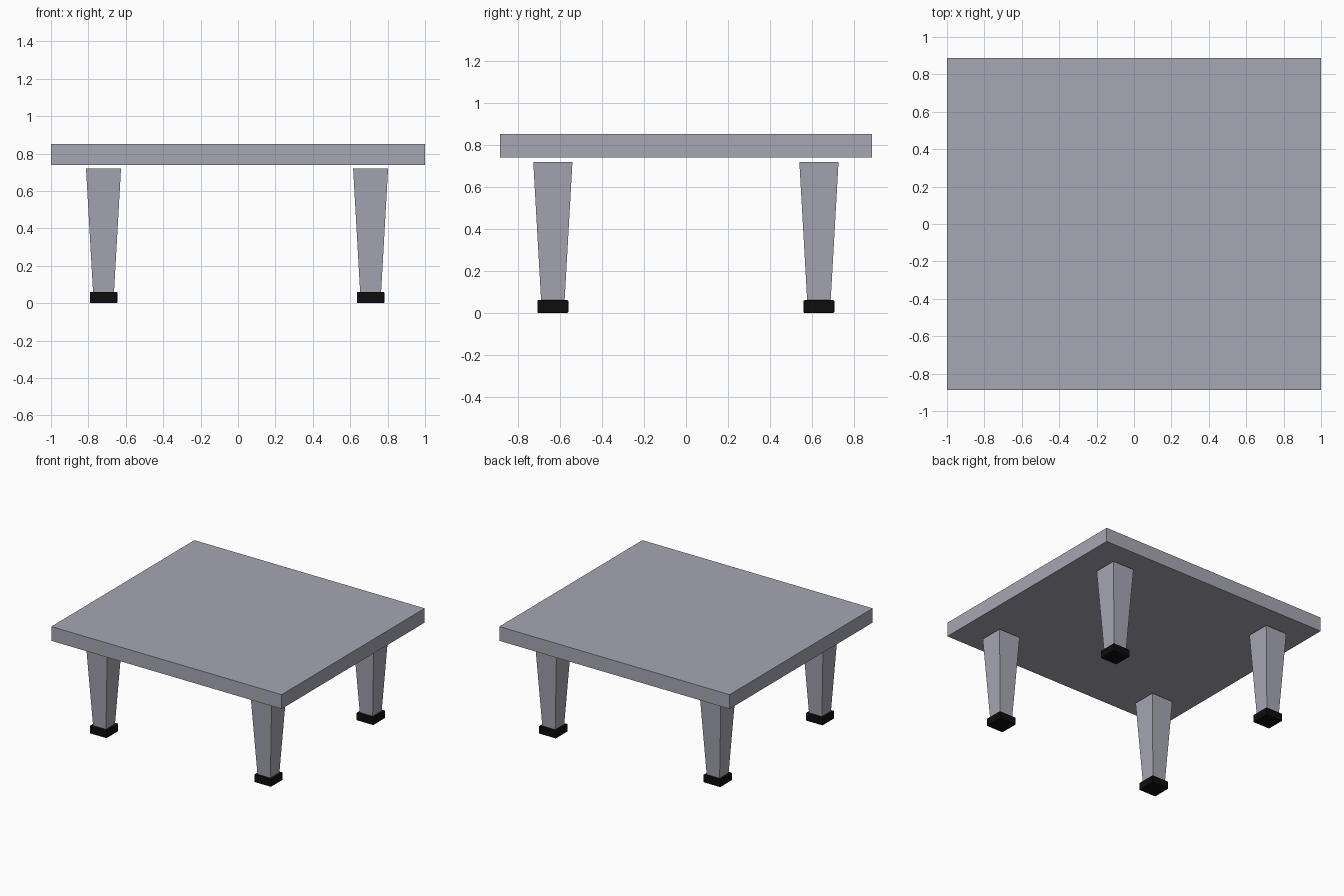
import bpy, bmesh
from mathutils import Vector

if "Cube" in bpy.data.objects:
    bpy.data.objects.remove(bpy.data.objects["Cube"])


def material(name, rgb):
    m = bpy.data.materials.new(name)
    m.diffuse_color = (*rgb, 1)
    m.use_nodes = True
    m.node_tree.nodes["Principled BSDF"].inputs["Base Color"].default_value = m.diffuse_color
    return m


GREY = material("grey paint", (0.38, 0.385, 0.45))
BLACK = material("black rubber", (0.004, 0.004, 0.004))


def block(name, x, y, z0, z1, bottom, top, mat, bevel=0):
    """Box from z0 to z1 with (width, depth) given at the bottom and top."""
    bm = bmesh.new()
    bmesh.ops.create_cube(bm, size=1)
    for v in bm.verts:
        w, d = top if v.co.z > 0 else bottom
        v.co = Vector((x + v.co.x * w, y + v.co.y * d, z1 if v.co.z > 0 else z0))
    if bevel:
        bmesh.ops.bevel(bm, geom=bm.edges[:], offset=bevel, segments=2,
                        profile=0.5, affect='EDGES')
    me = bpy.data.meshes.new(name)
    bm.to_mesh(me)
    bm.free()
    me.materials.append(mat)
    ob = bpy.data.objects.new(name, me)
    bpy.context.collection.objects.link(ob)


# Table top
block("table_top", 0, 0, 0.74, 0.852, (2, 1.775), (2, 1.775), GREY)

# Four tapered legs, each standing in a rubber foot
for side, x in (("left", -0.719), ("right", 0.709)):
    for end, y in (("front", -0.635), ("back", 0.634)):
        block(f"{end}_{side}_leg", x, y, 0.04, 0.72, (0.11, 0.11), (0.187, 0.187), GREY)
        block(f"{end}_{side}_foot", x, y, 0, 0.06, (0.147, 0.147), (0.147, 0.147), BLACK, 0.004)
